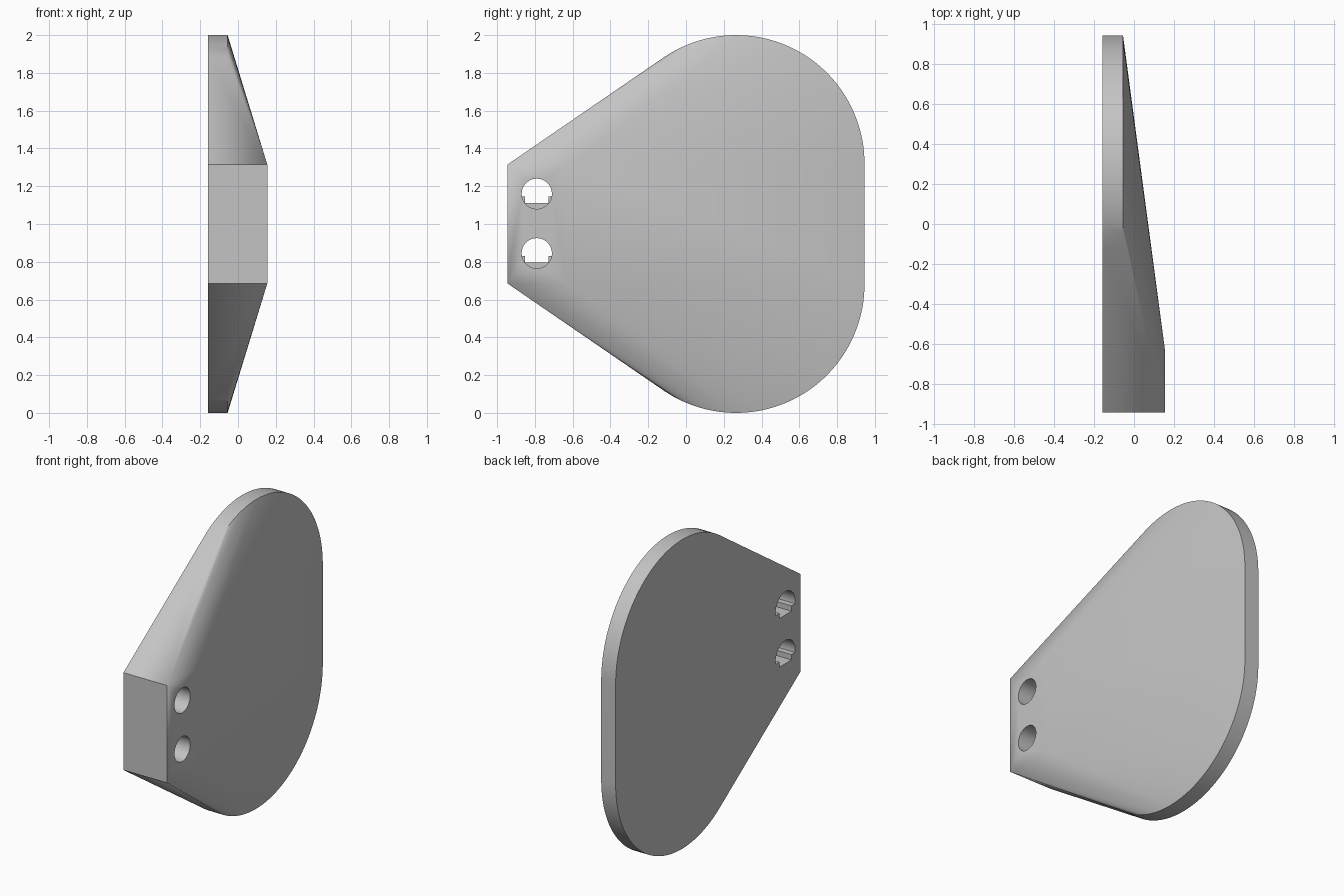
import bpy, bmesh, math

if "Cube" in bpy.data.objects:
    bpy.data.objects.remove(bpy.data.objects["Cube"])

X_BACK, X_RIM, X_PAD = -0.158, -0.055, 0.155
R, CY = 0.68, 0.265          # rounded corner radius and centre
Z_LO, Z_HI = 0.685, 1.315    # mounting pad height range

gray = bpy.data.materials.new("plain gray")
gray.diffuse_color = (0.55, 0.55, 0.55, 1)
gray.use_nodes = True
gray.node_tree.nodes["Principled BSDF"].inputs["Base Color"].default_value = gray.diffuse_color


def make_object(name, bm):
    bmesh.ops.recalc_face_normals(bm, faces=bm.faces)
    me = bpy.data.meshes.new(name)
    bm.to_mesh(me)
    bm.free()
    me.materials.append(gray)
    ob = bpy.data.objects.new(name, me)
    bpy.context.collection.objects.link(ob)
    return ob


def prism(name, outline, x0, x1):
    """Extrude a (y, z) outline along x."""
    bm = bmesh.new()
    face = bm.faces.new([bm.verts.new((x0, y, z)) for y, z in outline])
    ext = bmesh.ops.extrude_face_region(bm, geom=[face])["geom"]
    verts = [g for g in ext if isinstance(g, bmesh.types.BMVert)]
    bmesh.ops.translate(bm, verts=verts, vec=(x1 - x0, 0, 0))
    return make_object(name, bm)


def arc(cy, cz, r, a0, a1, n):
    angles = [math.radians(a0 + (a1 - a0) * i / n) for i in range(n + 1)]
    return [(cy + r * math.cos(a), cz + r * math.sin(a)) for a in angles]


# Paddle: hull around the rounded plate and the thick mounting pad
bm = bmesh.new()
upper = arc(CY, 2 - R, R, 0, 124.2, 48)
rim = upper + [(y, 2 - z) for y, z in upper]
for x in (X_BACK, X_RIM):
    for y, z in rim:
        bm.verts.new((x, y, z))
for z in (Z_LO, Z_HI):
    bm.verts.new((X_BACK, -0.945, z))
    for y in (-0.945, -0.63):
        bm.verts.new((X_PAD, y, z))
hull = bmesh.ops.convex_hull(bm, input=bm.verts)
loose = [v for v in bm.verts if not v.link_faces]
bmesh.ops.delete(bm, geom=loose, context='VERTS')
bmesh.ops.dissolve_limit(bm, angle_limit=math.radians(0.1),
                         verts=bm.verts, edges=bm.edges)
paddle = make_object("paddle", bm)

# Bolt holes: round bore from the pad, stepped pocket from the back
for i, cz in enumerate((0.845, 1.16)):
    bore = prism(f"bore_cutter_{i}", arc(-0.79, cz, 0.08, 0, 352.5, 47),
                 -0.001, 0.3)
    pocket_outline = arc(-0.79, cz, 0.1, -9, 189, 32) + [
        (-0.852, cz - 0.0156), (-0.852, cz - 0.05),
        (-0.728, cz - 0.05), (-0.728, cz - 0.0156)]
    pocket = prism(f"pocket_cutter_{i}", pocket_outline, -0.3, 0.0)
    for cutter in (bore, pocket):
        cutter.hide_render = True
        cutter.hide_set(True)
        mod = paddle.modifiers.new(cutter.name, 'BOOLEAN')
        mod.operation = 'DIFFERENCE'
        mod.solver = 'EXACT'
        mod.object = cutter

# Apply the cuts, then smooth the curved sides
bpy.context.view_layer.objects.active = paddle
paddle.select_set(True)
for mod in list(paddle.modifiers):
    bpy.ops.object.modifier_apply(modifier=mod.name)
bpy.ops.object.shade_smooth_by_angle(angle=math.radians(30))
